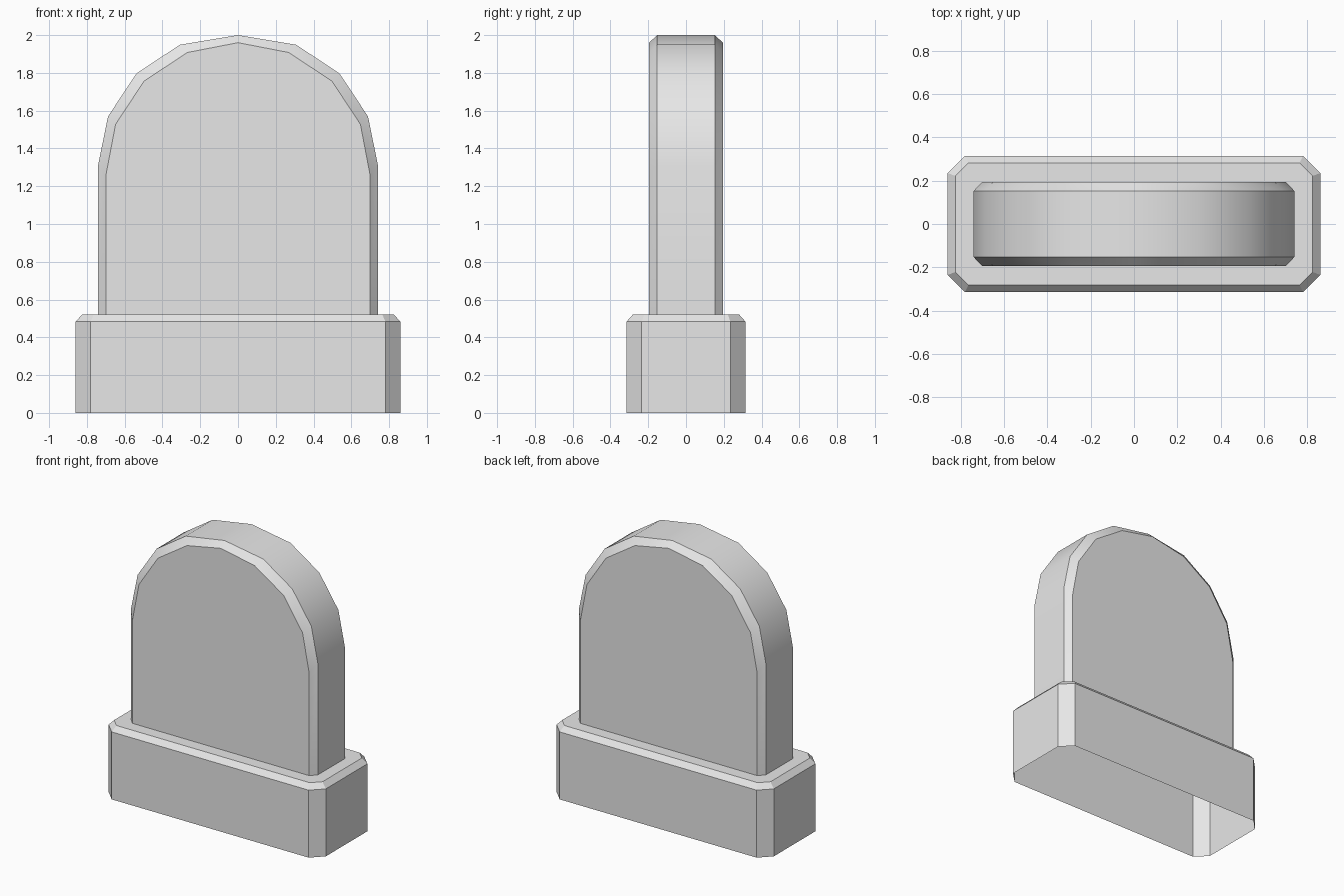
import bpy
import bmesh
import math

cube = bpy.data.objects.get("Cube")
if cube:
    bpy.data.objects.remove(cube, do_unlink=True)

stone = bpy.data.materials.new("light_grey_stone")
stone.use_nodes = True
stone.diffuse_color = (0.8, 0.8, 0.8, 1)
stone.node_tree.nodes["Principled BSDF"].inputs["Base Color"].default_value = (0.8, 0.8, 0.8, 1)


def loft(name, rings, closed, cap_first):
    """Bridge matching rings of points, then cap the ends."""
    bm = bmesh.new()
    rows = [[bm.verts.new(p) for p in ring] for ring in rings]
    count = len(rows[0])
    for a, b in zip(rows, rows[1:]):
        for i in range(count if closed else count - 1):
            j = (i + 1) % count
            bm.faces.new((a[i], a[j], b[j], b[i]))
    bm.faces.new(rows[-1])
    if cap_first:
        bm.faces.new(list(reversed(rows[0])))
    bmesh.ops.recalc_face_normals(bm, faces=bm.faces)
    mesh = bpy.data.meshes.new(name)
    bm.to_mesh(mesh)
    bm.free()
    mesh.materials.append(stone)
    obj = bpy.data.objects.new(name, mesh)
    bpy.context.collection.objects.link(obj)
    bpy.ops.object.select_all(action='DESELECT')
    obj.select_set(True)
    bpy.context.view_layer.objects.active = obj
    bpy.ops.object.shade_smooth_by_angle(angle=math.radians(30))
    return obj


def octagon(hx, hy, cut, z):
    """Rectangle with cut corners, counter-clockwise."""
    return [(hx, cut - hy, z), (hx, hy - cut, z), (hx - cut, hy, z), (cut - hx, hy, z),
            (-hx, hy - cut, z), (-hx, cut - hy, z), (cut - hx, -hy, z), (hx - cut, -hy, z)]


def arch(half, y):
    """Mirror half an arch outline, given from the foot to the crown."""
    left = [(-x, z) for x, z in reversed(half[:-1])]
    return [(x, y, z) for x, z in half + left]


# Plinth: cut corners, bevelled top rim, open underneath
loft("plinth", [octagon(0.86, 0.315, 0.08, 0), octagon(0.86, 0.315, 0.08, 0.483),
                octagon(0.825, 0.282, 0.06, 0.52)], True, False)

# Upright slab: arched outline with bevelled front and back rims
outer = [(0.74, 0.52), (0.74, 1.315), (0.688, 1.57), (0.537, 1.797), (0.308, 1.949), (0, 2)]
inner = [(0.7, 0.52), (0.7, 1.255), (0.648, 1.528), (0.497, 1.757), (0.268, 1.908), (0, 1.96)]
loft("arched_slab", [arch(inner, -0.195), arch(outer, -0.153),
                     arch(outer, 0.153), arch(inner, 0.195)], False, True)
